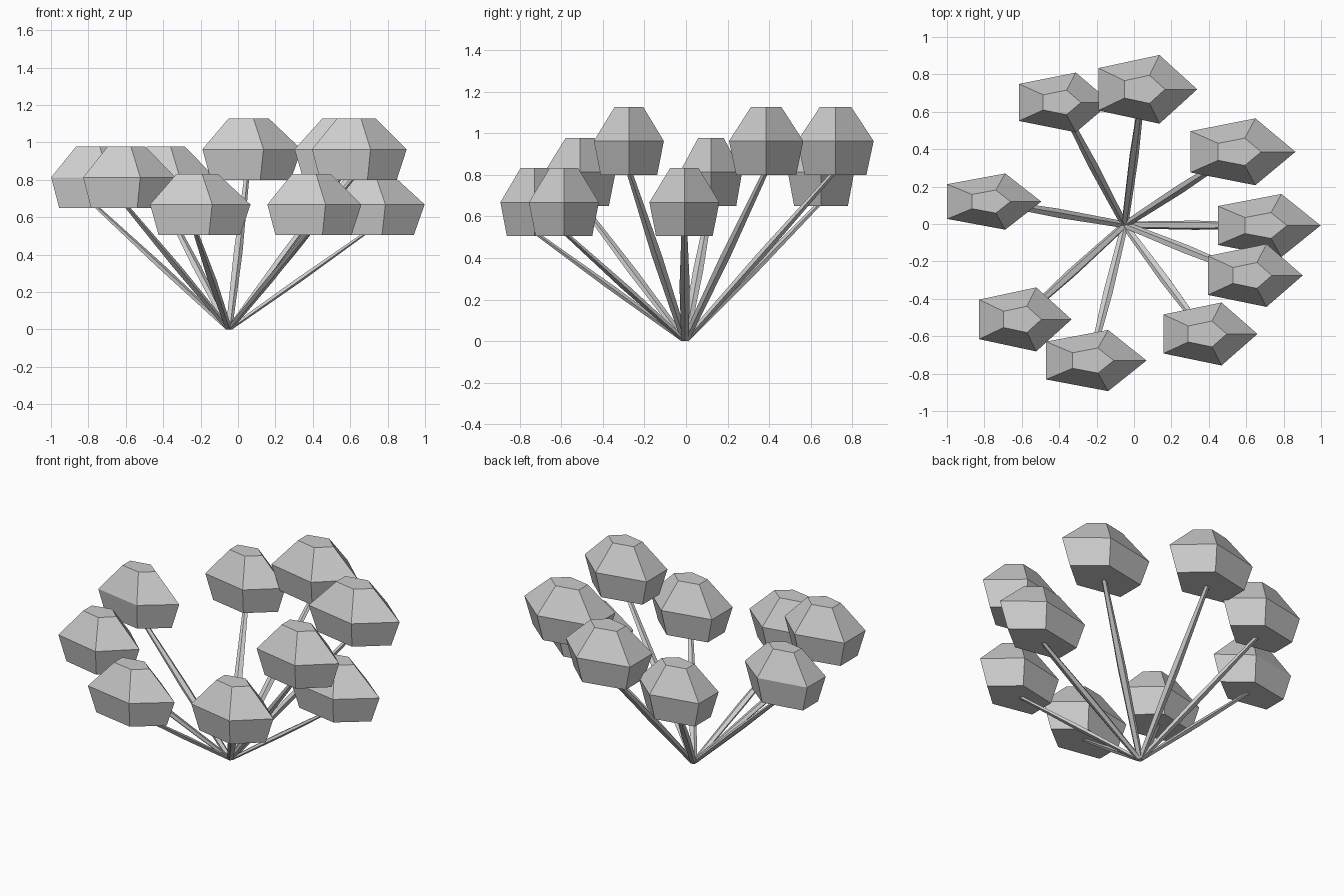
import bpy
from math import cos, sin, tau
from mathutils import Vector

if "Cube" in bpy.data.objects:
    bpy.data.objects.remove(bpy.data.objects["Cube"])

SIDES = 5
BASE = Vector((-0.05, -0.005, 0.0))


def loft(name, rings):
    """Flat-shaded solid through horizontal five-sided rings (centre, rx, ry)."""
    verts, faces = [], []
    for c, rx, ry in rings:
        for k in range(SIDES):
            a = tau * k / SIDES
            verts.append((c[0] + rx * cos(a), c[1] + ry * sin(a), c[2]))
    for r in range(len(rings) - 1):
        for k in range(SIDES):
            n = (k + 1) % SIDES
            i, j = r * SIDES, (r + 1) * SIDES
            faces.append((i + k, i + n, j + n, j + k))
    last = (len(rings) - 1) * SIDES
    faces.append(tuple(reversed(range(SIDES))))
    faces.append(tuple(range(last, last + SIDES)))
    mesh = bpy.data.meshes.new(name)
    mesh.from_pydata(verts, [], faces)
    mesh.update()
    obj = bpy.data.objects.new(name, mesh)
    bpy.context.collection.objects.link(obj)
    return obj


# Caps: centre x, centre y, underside height, x radius, y radius
caps = [
    (-0.395, 0.65, 0.65, 0.272, 0.168),
    (0.046, 0.72, 0.80, 0.292, 0.193),
    (0.553, 0.386, 0.80, 0.310, 0.188),
    (0.694, -0.008, 0.505, 0.304, 0.177),
    (0.622, -0.275, 0.80, 0.280, 0.177),
    (0.382, -0.588, 0.505, 0.278, 0.177),
    (-0.230, -0.73, 0.505, 0.297, 0.172),
    (-0.607, -0.51, 0.65, 0.273, 0.180),
    (-0.774, 0.12, 0.65, 0.278, 0.158),
]

for n, (x, y, z, rx, ry) in enumerate(caps, 1):
    # faceted cap: narrow flat top, wide rim, slightly smaller underside
    loft(f"cap_{n}", [((x, y, z + h), rx * s, ry * s)
                      for h, s in ((0, 0.81), (0.163, 1.0), (0.327, 0.41))])
    # slim stem fanning out from the shared base
    end = Vector((x, y, z + 0.02))
    loft(f"stem_{n}", [(BASE.lerp(end, t), r, r)
                       for t, r in ((0, 0.019), (0.5, 0.026), (1, 0.015))])
